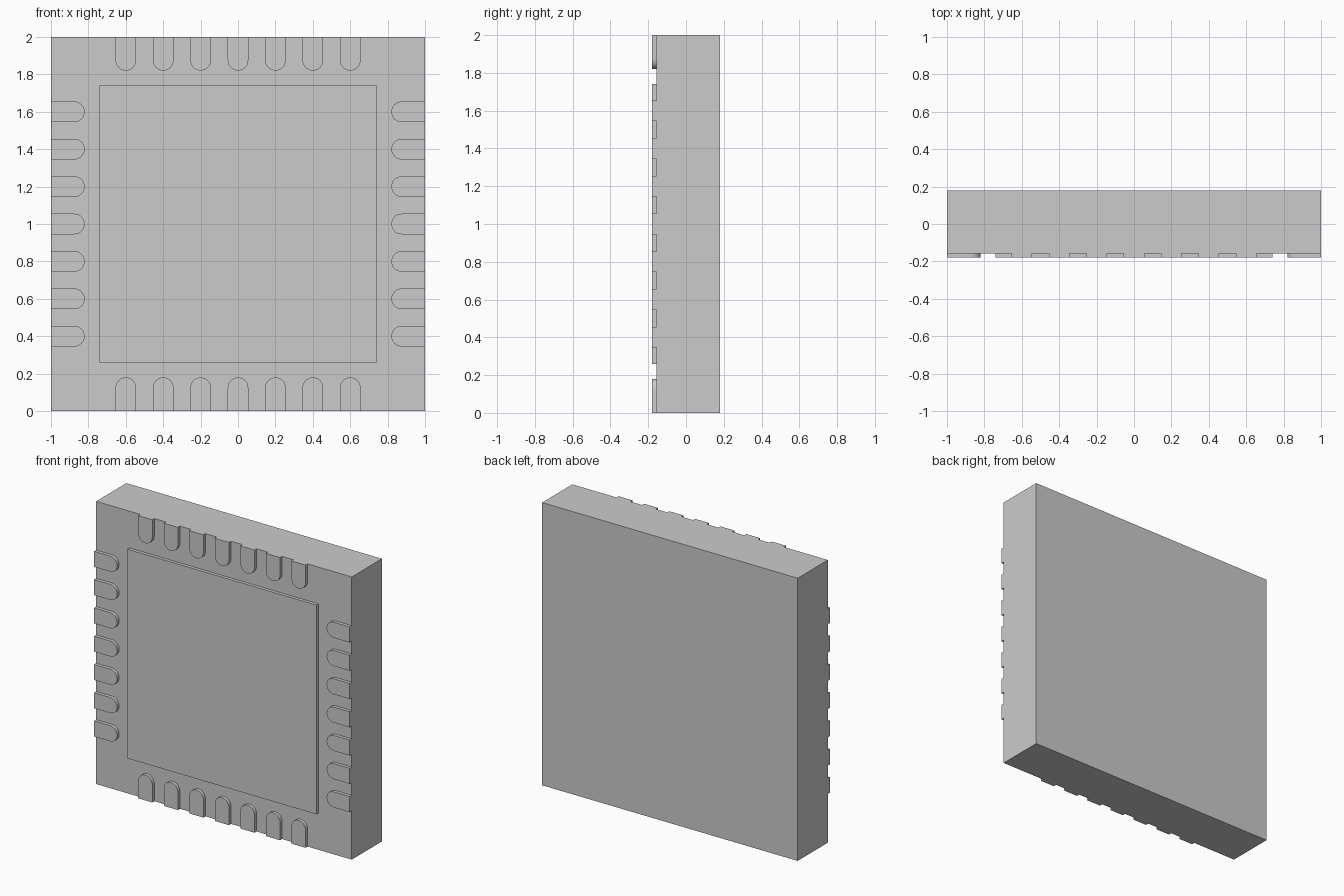
import bpy, bmesh, math
from mathutils import Matrix, Vector

if "Cube" in bpy.data.objects:
    bpy.data.objects.remove(bpy.data.objects["Cube"])

FRONT, SEAM, BACK = -0.18, -0.157, 0.18   # y of pad faces, body front, body back
PAD_LEN, PAD_R, PITCH, COUNT = 0.18, 0.055, 0.2, 7


def block(name, half, z0, z1, y0, y1):
    bpy.ops.mesh.primitive_cube_add(size=1, location=(0, (y0 + y1) / 2, (z0 + z1) / 2))
    ob = bpy.context.object
    ob.name = name
    ob.scale = (2 * half, y1 - y0, z1 - z0)
    bpy.ops.object.transform_apply(location=False, rotation=False, scale=True)
    return ob


def pad_mesh():
    # Contact outline in the xz plane: flat at the package edge, round at the inner end
    neck = PAD_LEN - PAD_R
    outline = [(-PAD_R, 0), (PAD_R, 0)]
    outline += [(PAD_R * math.cos(a), neck + PAD_R * math.sin(a))
                for a in (math.pi * i / 16 for i in range(17))]
    bm = bmesh.new()
    face = bm.faces.new([bm.verts.new((x, FRONT, z)) for x, z in outline])
    ext = bmesh.ops.extrude_face_region(bm, geom=[face], use_keep_orig=True)
    moved = [g for g in ext["geom"] if isinstance(g, bmesh.types.BMVert)]
    bmesh.ops.translate(bm, verts=moved, vec=(0, SEAM - FRONT, 0))
    bmesh.ops.recalc_face_normals(bm, faces=bm.faces)
    mesh = bpy.data.meshes.new("contact_pad")
    bm.to_mesh(mesh)
    bm.free()
    return mesh


# Package body and central thermal pad
block("package_body", 1.0, 0, 2, SEAM, BACK)
block("thermal_pad", 0.74, 0.26, 1.74, FRONT, SEAM)

# Seven contact pads on each of the four edges, turned about the package centre
mesh = pad_mesh()
pads = []
for k, side in enumerate(("bottom", "left", "top", "right")):
    turn = Matrix.Rotation(k * math.pi / 2, 4, 'Y')
    for i in range(COUNT):
        offset = Vector(((i - (COUNT - 1) / 2) * PITCH, 0, -1))
        ob = bpy.data.objects.new(f"contact_pad_{side}_{i + 1}", mesh)
        bpy.context.collection.objects.link(ob)
        ob.matrix_world = Matrix.Translation((0, 0, 1)) @ turn @ Matrix.Translation(offset)
        pads.append(ob)

# Smooth the rounded pad ends, keeping the rims sharp (all pads share one mesh)
bpy.ops.object.select_all(action='DESELECT')
pads[0].select_set(True)
bpy.context.view_layer.objects.active = pads[0]
bpy.ops.object.shade_smooth_by_angle(angle=math.radians(30))
